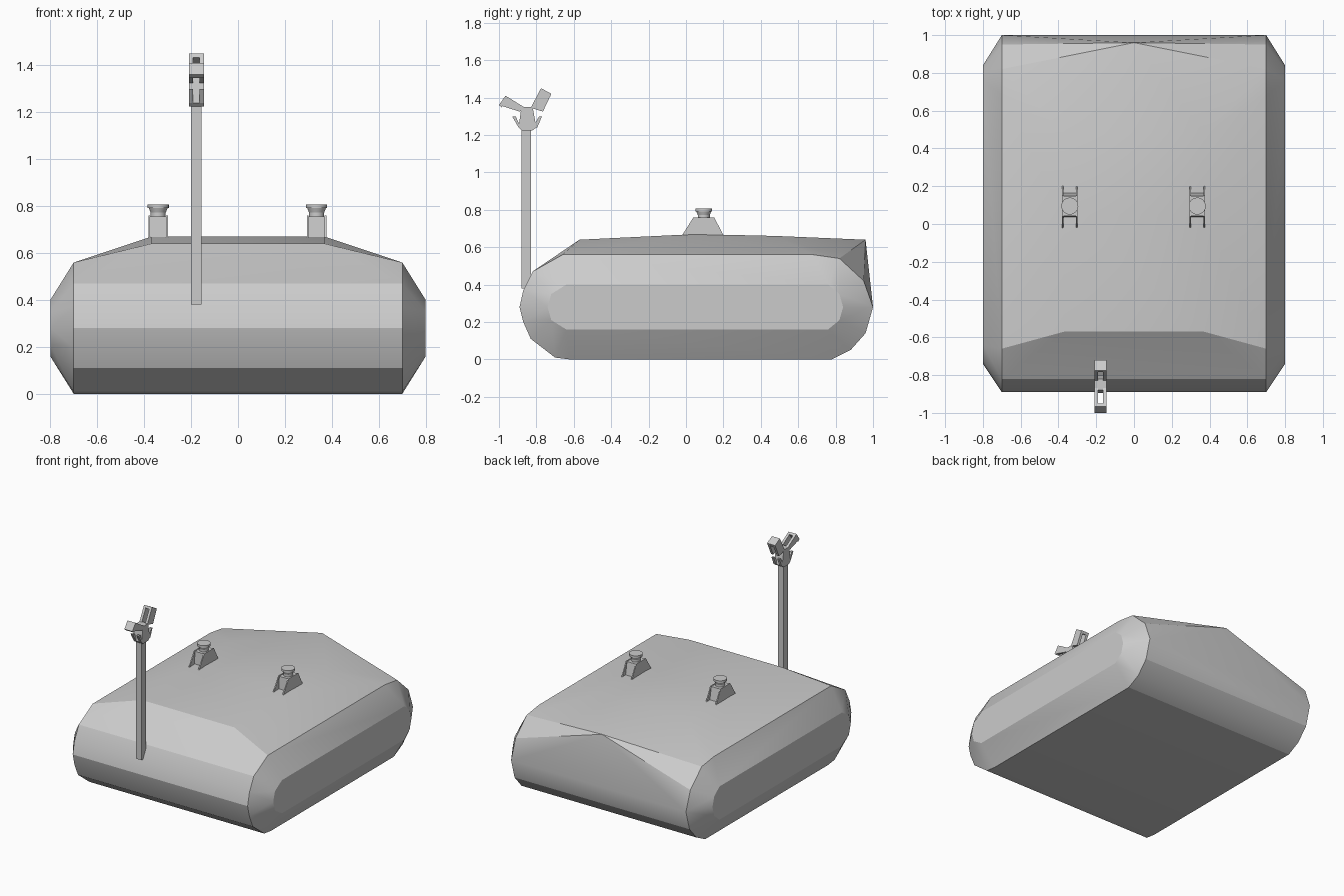
import bpy, bmesh
from math import radians

cube = bpy.data.objects.get("Cube")
if cube:
    bpy.data.objects.remove(cube, do_unlink=True)

grey = bpy.data.materials.new("plain grey")
grey.use_nodes = True
COLOR = (0.6, 0.6, 0.6, 1)
grey.diffuse_color = COLOR
grey.node_tree.nodes["Principled BSDF"].inputs["Base Color"].default_value = COLOR


def finish(bm, name, angle=None):
    bmesh.ops.recalc_face_normals(bm, faces=bm.faces)
    mesh = bpy.data.meshes.new(name)
    bm.to_mesh(mesh)
    bm.free()
    mesh.materials.append(grey)
    obj = bpy.data.objects.new(name, mesh)
    bpy.context.collection.objects.link(obj)
    if angle:
        bpy.ops.object.select_all(action='DESELECT')
        obj.select_set(True)
        bpy.context.view_layer.objects.active = obj
        bpy.ops.object.shade_smooth_by_angle(angle=radians(angle))
    return obj


def add_prism(bm, outline, x0, x1):
    """Extrude a (y, z) outline from x0 to x1."""
    face = bm.faces.new([bm.verts.new((x0, y, z)) for y, z in outline])
    out = bmesh.ops.extrude_face_region(bm, geom=[face])["geom"]
    moved = [v for v in out if isinstance(v, bmesh.types.BMVert)]
    bmesh.ops.translate(bm, verts=moved, vec=(x1 - x0, 0, 0))


def add_box(bm, x, y, z):
    add_prism(bm, [(y[0], z[0]), (y[1], z[0]), (y[1], z[1]), (y[0], z[1])], *x)


# Body: rounded side profile, smaller end caps and a raised roof
rim = [(-0.62, 0), (-0.70, 0.01), (-0.83, 0.11), (-0.87, 0.2), (-0.89, 0.28),
       (-0.87, 0.37), (-0.82, 0.47), (-0.66, 0.56), (0.68, 0.56), (0.82, 0.54),
       (0.95, 0.42), (1.0, 0.28), (0.96, 0.14), (0.88, 0.05), (0.78, 0)]
cap = [(-0.64, 0.16), (-0.72, 0.21), (-0.74, 0.28), (-0.72, 0.35), (-0.64, 0.4),
       (0.76, 0.4), (0.82, 0.35), (0.84, 0.28), (0.82, 0.21), (0.76, 0.16)]
roof = [(-0.57, 0.64), (0.05, 0.67), (0.48, 0.66)]
bm = bmesh.new()
for side in (-1, 1):
    for x, points in ((0.7, rim), (0.8, cap), (0.37, roof)):
        for y, z in points:
            bm.verts.new((side * x, y, z))
bm.verts.new((0, 0.96, 0.64))
bmesh.ops.convex_hull(bm, input=bm.verts)
finish(bm, "body", 24)

# Roof brackets with flat-headed knobs
for label, cx in (("right", -0.34), ("left", 0.335)):
    bm = bmesh.new()
    plate = [(-0.02, 0.665), (0.2, 0.665), (0.15, 0.76), (0.04, 0.76)]
    for x in (cx - 0.042, cx + 0.034):
        add_prism(bm, plate, x, x + 0.008)
    core = [(0.035, 0.66), (0.165, 0.66), (0.147, 0.757), (0.043, 0.757)]
    add_prism(bm, core, cx - 0.036, cx + 0.036)
    finish(bm, label + "_bracket")
    bm = bmesh.new()
    for z0, z1, r0, r1 in ((0.75, 0.772, 0.032, 0.032), (0.772, 0.792, 0.032, 0.04),
                           (0.792, 0.808, 0.045, 0.045)):
        new = bmesh.ops.create_cone(bm, cap_ends=True, segments=24, radius1=r0,
                                    radius2=r1, depth=z1 - z0)["verts"]
        bmesh.ops.translate(bm, verts=new, vec=(cx, 0.095, (z0 + z1) / 2))
    finish(bm, label + "_knob", 30)

# Upright pole
bm = bmesh.new()
add_box(bm, (-0.2, -0.155), (-0.88, -0.83), (0.38, 1.24))
finish(bm, "pole")

# Forked head: stem block, slotted arms joined at the tips, outer braces
X0, X1, T = -0.209, -0.145, 0.018
left_arm = [(-1.0, 1.36), (-0.965, 1.41), (-0.86, 1.345), (-0.87, 1.275)]
right_arm = [(-0.72, 1.42), (-0.775, 1.45), (-0.83, 1.345), (-0.79, 1.275)]
left_brace = [(-0.93, 1.30), (-0.895, 1.24), (-0.885, 1.24), (-0.91, 1.30)]
right_brace = [(-0.77, 1.30), (-0.795, 1.24), (-0.82, 1.24), (-0.785, 1.30)]
left_tip = [(-1.0, 1.36), (-0.965, 1.41), (-0.95, 1.4), (-0.985, 1.347)]
right_tip = [(-0.72, 1.42), (-0.775, 1.45), (-0.783, 1.434), (-0.728, 1.402)]
left_arm[3] = (-0.89, 1.325)
right_arm[3] = (-0.765, 1.325)
bm = bmesh.new()
stem = [(-0.895, 1.24), (-0.88, 1.225), (-0.82, 1.225), (-0.80, 1.24),
        (-0.82, 1.35), (-0.88, 1.35)]
add_prism(bm, stem, X0, X1)
for outline in (left_arm, right_arm, left_brace, right_brace):
    add_prism(bm, outline, X0, X0 + T)
    add_prism(bm, outline, X1 - T, X1)
for outline in (left_tip, right_tip):
    add_prism(bm, outline, X0, X1)
finish(bm, "forked_head")
